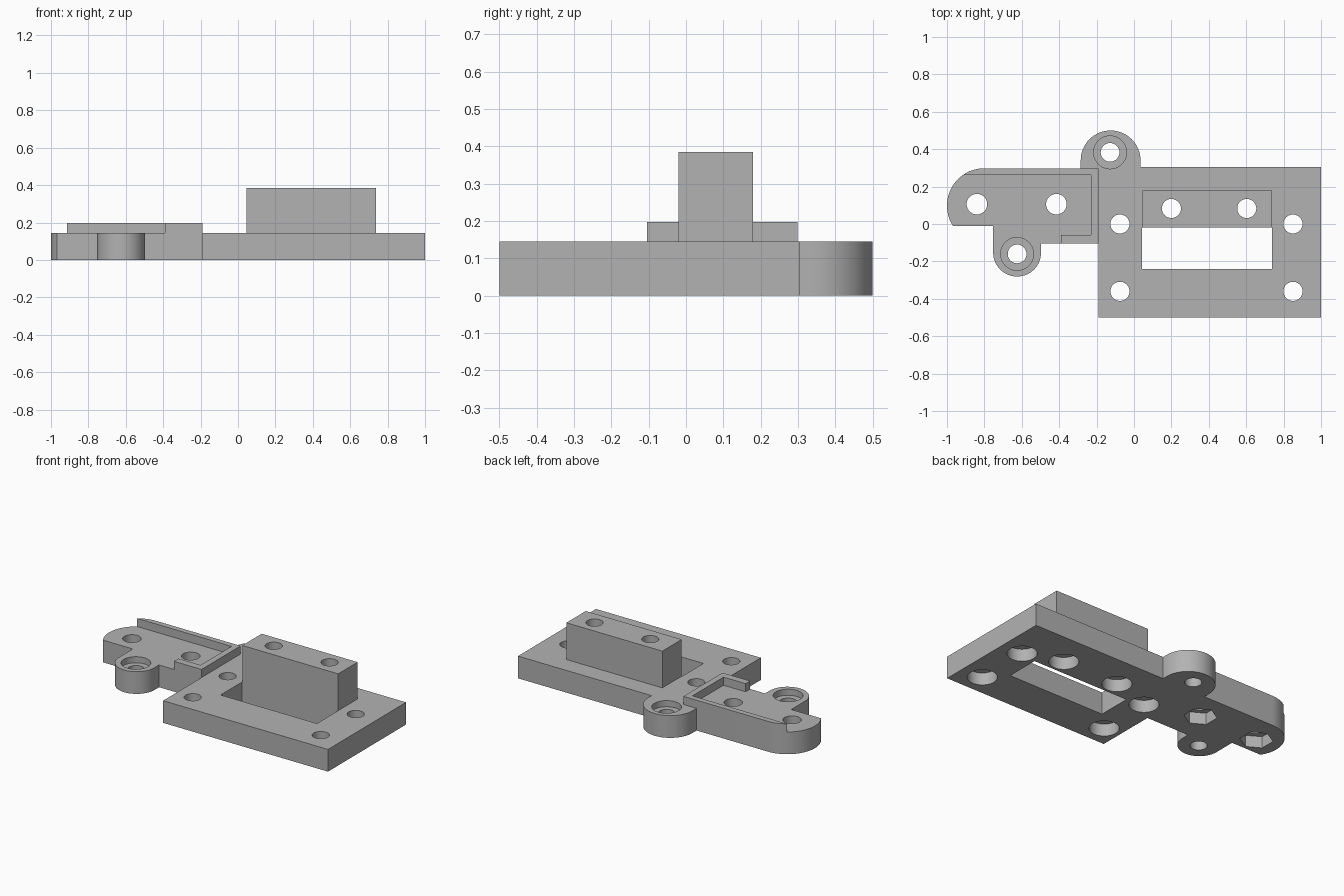
import bpy, bmesh, math

cube = bpy.data.objects.get("Cube")
if cube:
    bpy.data.objects.remove(cube, do_unlink=True)

grey = bpy.data.materials.new("plain grey")
grey.use_nodes = True
colour = (0.448, 0.448, 0.448, 1)
grey.diffuse_color = colour
grey.node_tree.nodes["Principled BSDF"].inputs["Base Color"].default_value = colour

TOP = 0.145        # plate thickness
LIP_TOP = 0.198    # raised rim on the arm
BLOCK_TOP = 0.385


def arc(cx, cy, r, start, end, steps=32):
    angles = [math.radians(start + (end - start) * i / steps) for i in range(steps + 1)]
    return [(cx + r * math.cos(a), cy + r * math.sin(a)) for a in angles]


def rect(x0, x1, y0, y1):
    return [(x0, y0), (x1, y0), (x1, y1), (x0, y1)]


def prism(name, outline, z0, z1):
    """Extrude a counter-clockwise outline from z0 to z1."""
    bm = bmesh.new()
    face = bm.faces.new([bm.verts.new((x, y, z0)) for x, y in outline])
    grown = bmesh.ops.extrude_face_region(bm, geom=[face])
    for v in grown["geom"]:
        if isinstance(v, bmesh.types.BMVert):
            v.co.z = z1
    bmesh.ops.recalc_face_normals(bm, faces=bm.faces)
    mesh = bpy.data.meshes.new(name)
    bm.to_mesh(mesh)
    bm.free()
    obj = bpy.data.objects.new(name, mesh)
    mesh.materials.append(grey)
    bpy.context.collection.objects.link(obj)
    return obj


def combine(target, tool, operation):
    """Apply a boolean and discard the tool."""
    tool.hide_render = True
    mod = target.modifiers.new("combine", "BOOLEAN")
    mod.operation = operation
    mod.solver = "EXACT"
    mod.object = tool
    bpy.context.view_layer.objects.active = target
    bpy.ops.object.modifier_apply(modifier=mod.name)
    bpy.data.objects.remove(tool, do_unlink=True)


def drill(target, x, y, r, z0, z1, sides=40, turn=0):
    outline = arc(x, y, r, turn, turn + 360, sides)[:-1]
    combine(target, prism("drill", outline, z0, z1), "DIFFERENCE")


# Plate, arm and the two screw ears as one outline
arm_end = 180 + math.degrees(math.asin(0.108 / 0.2))
outline = [(-0.19, -0.5), (1, -0.5), (1, 0.305), (0.035, 0.305)]
outline += arc(-0.125, 0.34, 0.16, 0, 180)
outline += [(-0.285, 0.298)]
outline += arc(-0.8, 0.098, 0.2, 90, arm_end)
outline += [(-0.753, -0.01)]
outline += arc(-0.625, -0.153, 0.128, 180, 360)
outline += [(-0.497, -0.105), (-0.19, -0.105)]
bracket = prism("mounting_bracket", outline, 0, TOP)

# Window in the plate
combine(bracket, prism("window", rect(0.042, 0.738, -0.24, -0.02), -0.1, 0.3), "DIFFERENCE")

# Raised rim around the arm, its far end following the rounded tip
rim_end = math.degrees(math.asin(0.164 / 0.2))
rim = [(-0.19, -0.105), (-0.19, 0.298)]
rim += arc(-0.8, 0.098, 0.2, 90, 180 - rim_end, 8)
rim += [(-0.23, 0.262), (-0.23, -0.058), (-0.39, -0.058), (-0.39, -0.105)]
combine(bracket, prism("rim", rim, TOP, LIP_TOP), "UNION")

# Tall block behind the window
combine(bracket, prism("block", rect(0.045, 0.738, -0.02, 0.18), TOP, BLOCK_TOP), "UNION")

# Plate and block screw holes, widened from below
plate_holes = [(x, y) for x in (-0.075, 0.85) for y in (0, -0.36)]
for x, y in plate_holes + [(0.2, 0.083), (0.603, 0.083)]:
    drill(bracket, x, y, 0.051, -0.1, 0.5)
    drill(bracket, x, y, 0.088, -0.1, 0.08)

# Arm holes with hexagonal nut pockets below
for x in (-0.84, -0.415):
    drill(bracket, x, 0.106, 0.055, -0.1, 0.3)
    drill(bracket, x, 0.106, 0.098, -0.1, 0.075, 6, 30)

# Ear holes with a shallow seat on top
for x, y in ((-0.128, 0.383), (-0.625, -0.16)):
    drill(bracket, x, y, 0.05, -0.1, 0.3)
    drill(bracket, x, y, 0.088, TOP - 0.04, 0.3)

bpy.ops.object.select_all(action="DESELECT")
bracket.select_set(True)
bpy.context.view_layer.objects.active = bracket
bpy.ops.object.shade_smooth_by_angle(angle=math.radians(30))
